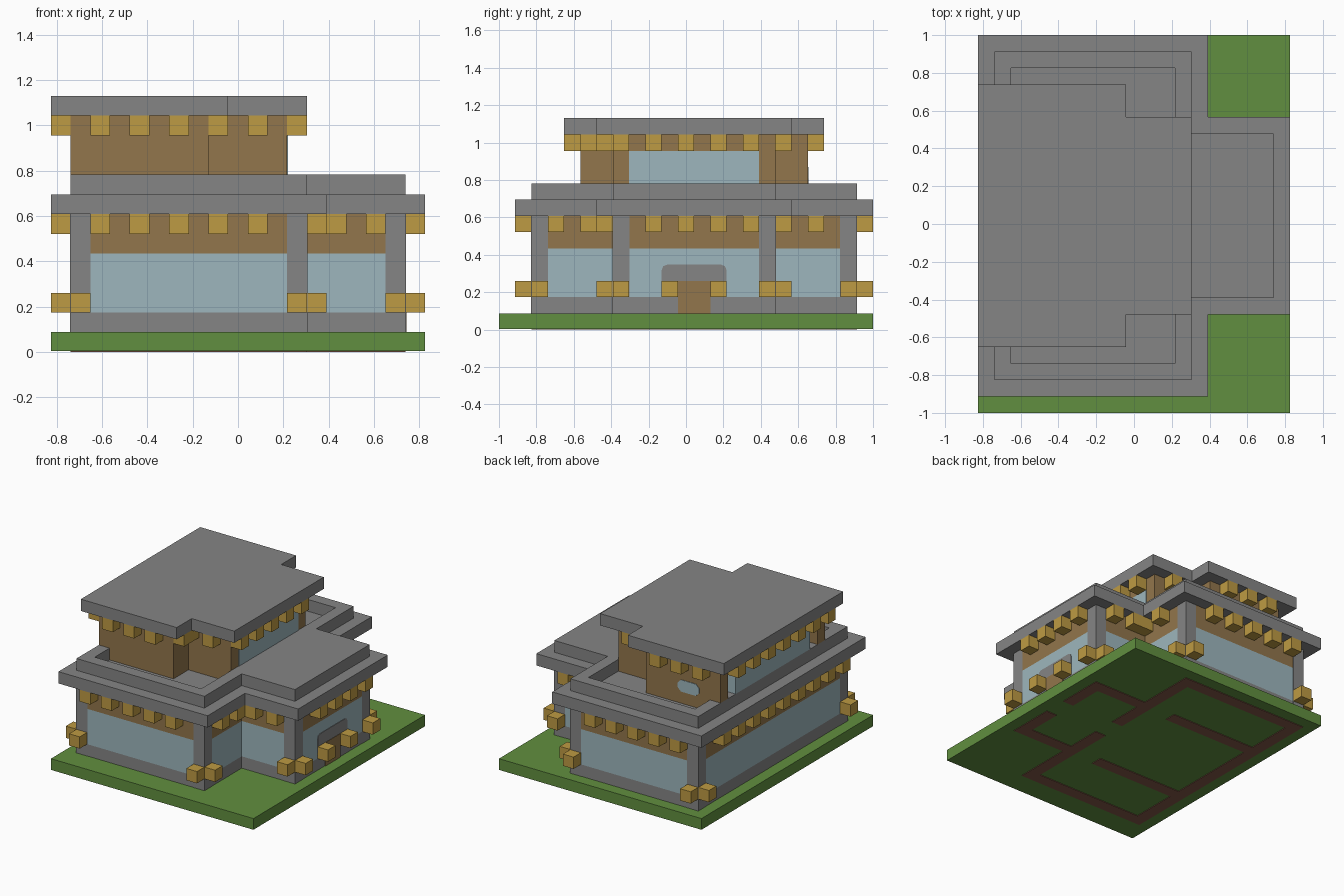
import bpy, bmesh
from mathutils import Matrix, Vector

if "Cube" in bpy.data.objects:
    bpy.data.objects.remove(bpy.data.objects["Cube"], do_unlink=True)

U = 2 / 23                      # one building block
ORIGIN = Vector((9.5, 11.5, 0))  # plot is 19 x 23 blocks


def material(name, r, g, b):
    m = bpy.data.materials.new(name)
    m.use_nodes = True
    m.diffuse_color = (r, g, b, 1)
    m.node_tree.nodes["Principled BSDF"].inputs["Base Color"].default_value = (r, g, b, 1)
    return m


STONE = material("grey stone", .235, .235, .235)
GRASS = material("grass green", .12, .275, .05)
WOOD = material("brown wood", .287, .181, .072)
GOLD = material("golden timber", .515, .328, .056)
GLASS = material("pale blue glass", .337, .468, .509)
EARTH = material("dark earth", .23, .095, .064)


def finish(name, bm, mat):
    bmesh.ops.recalc_face_normals(bm, faces=bm.faces)
    bm.transform(Matrix.Scale(U, 4) @ Matrix.Translation(-ORIGIN))
    mesh = bpy.data.meshes.new(name)
    bm.to_mesh(mesh)
    bm.free()
    mesh.materials.append(mat)
    obj = bpy.data.objects.new(name, mesh)
    bpy.context.collection.objects.link(obj)
    return obj


def boxes(name, mat, spans):
    """Each span is x0, x1, y0, y1, z0, z1 in blocks."""
    bm = bmesh.new()
    for x0, x1, y0, y1, z0, z1 in spans:
        size = Matrix.Diagonal((x1 - x0, y1 - y0, z1 - z0, 1))
        mid = Matrix.Translation(((x0 + x1) / 2, (y0 + y1) / 2, (z0 + z1) / 2))
        bmesh.ops.create_cube(bm, size=1, matrix=mid @ size)
    return finish(name, bm, mat)


def prism(name, mat, points, push):
    bm = bmesh.new()
    face = bm.faces.new([bm.verts.new(p) for p in points])
    top = bmesh.ops.extrude_face_region(bm, geom=[face])["geom"]
    bmesh.ops.translate(bm, vec=push, verts=[v for v in top if isinstance(v, bmesh.types.BMVert)])
    return finish(name, bm, mat)


def tee(name, mat, xs, ys, z0, z1):
    """T-shaped layer: main block plus a narrower wing towards +x."""
    (a, b, c), (p, q, r, s) = xs, ys
    plan = [(a, p), (b, p), (b, q), (c, q), (c, r), (b, r), (b, s), (a, s)]
    return prism(name, mat, [(x, y, z0) for x, y in plan], (0, 0, z1 - z0))


def cube(x, y, z):
    return (x, x + 1, y, y + 1, z, z + 1)


# Ground and the foundation plan on its underside
boxes("ground", GRASS, [(0, 19, 0, 23, .05, 1)])
plan = [(1, 2, 2, 22), (1, 13, 2, 3), (1, 13, 21, 22), (12, 13, 2, 11), (12, 13, 13, 22),
        (13, 18, 7, 8), (13, 18, 16, 17), (17, 18, 7, 11), (17, 18, 13, 17),
        (1, 10, 7, 8), (1, 10, 16, 17)]
boxes("foundation_plan", EARTH, [p + (0, .08) for p in plan])

# Lower storey
XS, YS = (1, 13, 18), (2, 7, 17, 22)
tee("base_course", STONE, XS, YS, 1, 2)
tee("lower_glazing", GLASS, XS, YS, 2, 5)
tee("lower_wood_band", WOOD, XS, YS, 5, 7)
corners = [(1, 2), (12, 2), (17, 7), (17, 16), (12, 21), (1, 21)]
e = .02
boxes("corner_columns", STONE, [(x - e, x + 1 + e, y - e, y + 1 + e, 1, 7) for x, y in corners])

# Timber blocks: a pair on the two outer faces of every corner column
pairs = []
for x, y in corners:
    pairs += [cube(x + (-1 if x == 1 else 1), y, 2), cube(x, y + (-1 if y < 12 else 1), 2)]
boxes("corner_blocks", GOLD, pairs)

# Entrance in the wing
arch = [(10, 2), (14, 2), (14, 3.65), (13.9, 3.9), (13.65, 4), (10.35, 4), (10.1, 3.9), (10, 3.65)]
prism("entrance_surround", STONE, [(18, y, z) for y, z in arch], (.04, 0, 0))
boxes("entrance_door", WOOD, [(18, 18.07, 11, 13, 1, 3)])
boxes("entrance_blocks", GOLD, [cube(18, 10, 2), cube(18, 13, 2)])

# Lower rafter ends
rafters = [cube(0, y, 6) for y in range(3, 21, 2)]
rafters += [cube(13, y, 6) for y in (3, 5, 17, 19)]
rafters += [cube(18, y, 6) for y in range(9, 16, 2)]
for x in range(2, 12, 2):
    rafters += [cube(x, 1, 6), cube(x, 22, 6)]
for x in (14, 16):
    rafters += [cube(x, 6, 6), cube(x, 17, 6)]
boxes("lower_rafter_ends", GOLD, rafters)

# Terrace slab, parapet and the raised wing roof
tee("terrace_slab", STONE, (0, 14, 19), (1, 6, 18, 23), 7, 8)
boxes("parapet", STONE, [(1, 13, 2, 3, 8, 9), (1, 13, 21, 22, 8, 9),
                         (1, 2, 3, 21, 8, 9), (12, 13, 3, 21, 8, 9)])
boxes("wing_roof", STONE, [(13, 18, 7, 17, 8, 9)])

# Upper storey with a glazed long side set between end posts
tee("upper_walls", WOOD, (2, 8, 12), (5, 7, 17, 19), 8, 12)
boxes("upper_posts_and_lintel", WOOD, [(1, 2, 5, 6, 9, 11), (1, 2, 18, 19, 9, 11), (1, 2, 5, 19, 11, 12)])
boxes("upper_long_window", GLASS, [(1, 2, 7, 17, 9, 11)])
boxes("upper_wing_window", GLASS, [(12, 12.04, 8, 16, 9, 11)])
pane = [(3, 9.3), (3.3, 9), (4.7, 9), (5, 9.3), (5, 9.7), (4.7, 10), (3.3, 10), (3, 9.7)]
prism("small_back_window", GLASS, [(x, 19, z) for x, z in pane], (0, .04, 0))

# Upper rafter ends
rafters = [cube(0, y, 11) for y in range(5, 19, 2)]
rafters += [cube(12, y, 11) for y in range(7, 17, 2)]
rafters += [cube(8, 5, 11)]
for x in (2, 4, 6):
    rafters += [cube(x, 4, 11), cube(x, 19, 11)]
for x in (8, 10):
    rafters += [cube(x, 6, 11), cube(x, 17, 11)]
boxes("upper_rafter_ends", GOLD, rafters)

# Top roof
tee("top_roof", STONE, (0, 9, 13), (4, 6, 18, 20), 12, 13)
